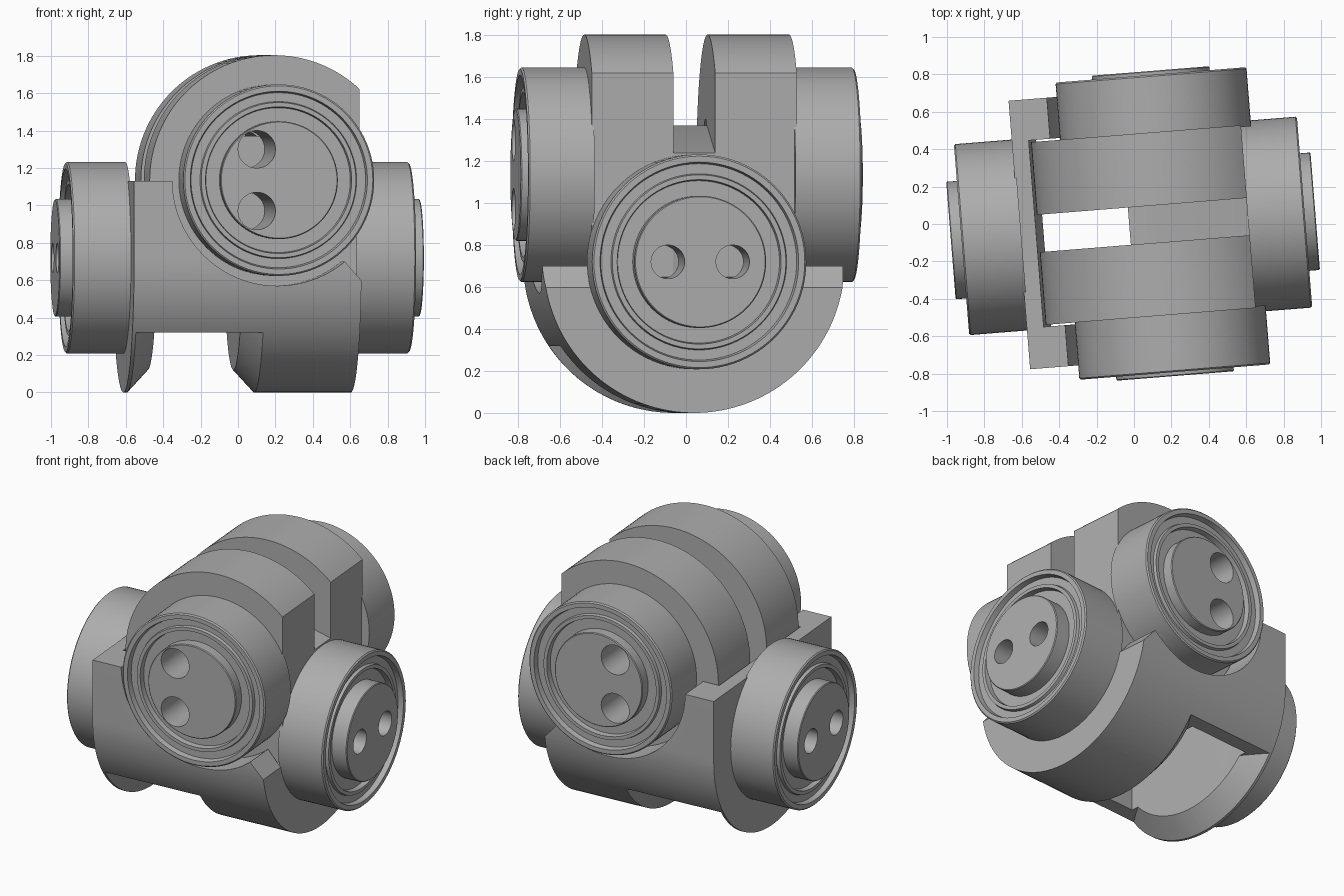
import bpy, bmesh
from math import radians, sin, cos, pi, tau
from mathutils import Matrix, Vector

if "Cube" in bpy.data.objects:
    bpy.data.objects.remove(bpy.data.objects["Cube"], do_unlink=True)

steel = bpy.data.materials.new("plain_grey")
steel.use_nodes = True
GREY = (0.42, 0.42, 0.42, 1)
steel.diffuse_color = GREY
steel.node_tree.nodes["Principled BSDF"].inputs["Base Color"].default_value = GREY

LOW_Z = 0.72            # height of the lower axis, along x
PIN_X, PIN_Z = 0.16, 1.135   # upper axis, along y
PLACE = Matrix.Translation((-0.005, -0.01, 0)) @ Matrix.Rotation(radians(4.6), 4, 'Z')


def make(name, bm):
    bmesh.ops.recalc_face_normals(bm, faces=bm.faces)
    mesh = bpy.data.meshes.new(name)
    bm.to_mesh(mesh)
    bm.free()
    mesh.materials.append(steel)
    ob = bpy.data.objects.new(name, mesh)
    bpy.context.scene.collection.objects.link(ob)
    return ob


def prism(name, pts, axis, lo, hi):
    """Extrude a side profile (horizontal, z) along the x or y axis."""
    bm = bmesh.new()
    put = (lambda p: (lo, p[0], p[1])) if axis == 'x' else (lambda p: (p[0], lo, p[1]))
    face = bm.faces.new([bm.verts.new(put(p)) for p in pts])
    new = bmesh.ops.extrude_face_region(bm, geom=[face])["geom"]
    step = Vector((hi - lo, 0, 0)) if axis == 'x' else Vector((0, hi - lo, 0))
    bmesh.ops.translate(bm, vec=step, verts=[v for v in new if isinstance(v, bmesh.types.BMVert)])
    return make(name, bm)


def box(name, x0, x1, y, z0, z1):
    return prism(name, [(x0, z0), (x1, z0), (x1, z1), (x0, z1)], 'y', -y, y)


def arc(cx, cz, r, a0, a1, n=72):
    return [(cx + r * cos(a0 + (a1 - a0) * i / n), cz + r * sin(a0 + (a1 - a0) * i / n))
            for i in range(n + 1)]


def disc(name, axis, c, z, r, lo, hi):
    return prism(name, arc(c, z, r, 0, tau, 96)[:-1], axis, lo, hi)


def lathe(profile, steps=96):
    """Spin (radius, along) points around the local z axis."""
    bm = bmesh.new()
    vs = [bm.verts.new((r, 0, a)) for r, a in profile]
    es = [bm.edges.new(p) for p in zip(vs, vs[1:])]
    bmesh.ops.spin(bm, geom=vs + es, cent=(0, 0, 0), axis=(0, 0, 1), angle=tau, steps=steps)
    bmesh.ops.remove_doubles(bm, verts=bm.verts, dist=1e-5)
    return bm


def cut(ob, *cutters):
    for c in cutters:
        m = ob.modifiers.new("cut", 'BOOLEAN')
        m.operation, m.solver, m.object = 'DIFFERENCE', 'EXACT', c
    dg = bpy.context.evaluated_depsgraph_get()
    mesh = bpy.data.meshes.new_from_object(ob.evaluated_get(dg))
    ob.modifiers.clear()
    ob.data = mesh
    for c in cutters:
        bpy.data.objects.remove(c, do_unlink=True)


def pin_holes_x(lo, hi):
    return [disc("hole", 'x', s * 0.155, LOW_Z, 0.08, lo, hi) for s in (-1, 1)]


def pin_holes_y(lo, hi):
    return [disc("hole", 'y', 0.04, PIN_Z + s * 0.165, 0.1, lo, hi) for s in (-1, 1)]


parts = []

# Lower cradle: round underside with upright sides
body = prism("lower_cradle", [(-0.72, 1.13)] + arc(0, LOW_Z, 0.72, pi, tau) + [(0.72, 1.13)],
             'x', -0.61, 0.61)
# Underside notch with conical flanks
bm = lathe([(0, -0.48), (0.6, -0.48), (0.8, -0.665), (0.8, 0.165), (0.6, -0.02), (0, -0.02)])
bmesh.ops.transform(bm, matrix=Matrix.Translation((0, 0, LOW_Z)) @ Matrix.Rotation(pi / 2, 4, 'Y'),
                    verts=bm.verts)
res = bmesh.ops.bisect_plane(bm, geom=bm.verts[:] + bm.edges[:] + bm.faces[:],
                             plane_co=(0, 0, 0.32), plane_no=(0, 0, 1), clear_outer=True)
bmesh.ops.holes_fill(bm, edges=[e for e in bm.edges if e.is_boundary])
notch = make("notch", bm)
cut(body,
    disc("saddle", 'y', PIN_X, PIN_Z, 0.565, -1, 1),
    disc("slot", 'y', PIN_X, PIN_Z, 0.68, -0.5, 0.5),
    prism("shoulder", [(PIN_X, 0.7), (0.52, 0.7), (0.66, 0.54), (0.9, 0.54), (0.9, 2), (PIN_X, 2)],
          'y', -1, 1),
    notch,
    box("window", -0.48, -0.02, 0.5, 0.1, 1.5),
    *pin_holes_x(-1, -0.4), *pin_holes_x(0.1, 1))
parts.append(body)

# Web between the fork plates
parts.append(prism("centre_web", [(-0.02, 0.33), (0.55, 0.45), (0.618, 0.6), (0.618, 1.24),
                                  (0.13, 1.37), (-0.02, 1.37)], 'y', -0.103, 0.103))

for s, side in ((-1, "front"), (1, "back")):
    # Fork plates, round with one flat side
    lo, hi = sorted((s * 0.1, s * 0.49))
    pts = [(min(x, 0.618), z) for x, z in arc(PIN_X, PIN_Z, 0.668, 0.815, tau - 0.815, 96)]
    plate = prism(side + "_fork_plate", pts, 'y', lo, hi)
    cut(plate, *pin_holes_y(-0.6, 0.6))
    parts.append(plate)


def boss(name, start, end, hub, place):
    """Bearing boss with a stepped end face and a centre hub."""
    bm = lathe([(0, start), (0.512, start), (0.512, end - 0.008), (0.504, end), (0.475, end),
                (0.468, end - 0.035), (0.42, end - 0.035), (0.415, end - 0.015),
                (0.392, end - 0.015), (0.387, end - 0.05), (0.315, end - 0.05),
                (0.315, hub - 0.005), (0.31, hub), (0, hub)])
    bmesh.ops.transform(bm, matrix=place, verts=bm.verts)
    return make(name, bm)


for s, x_side, y_side in ((-1, "right", "front"), (1, "left", "back")):
    # Lower axis bosses
    ob = boss(x_side + "_boss", 0.6, 0.92, 0.977,
              Matrix.Translation((0, 0, LOW_Z)) @ Matrix.Rotation(s * pi / 2, 4, 'Y'))
    cut(ob, *pin_holes_x(-1.2, 1.2))
    parts.append(ob)
    # Upper axis bosses
    ob = boss(y_side + "_boss", 0.48, 0.797, 0.818,
              Matrix.Translation((PIN_X, 0, PIN_Z)) @ Matrix.Rotation(-s * pi / 2, 4, 'X'))
    cut(ob, *pin_holes_y(-1.2, 1.2))
    parts.append(ob)

# Turn the assembly into place and shade it
for ob in parts:
    ob.data.transform(PLACE)
    ob.data.shade_smooth()
    ob.data.set_sharp_from_angle(angle=radians(25))
